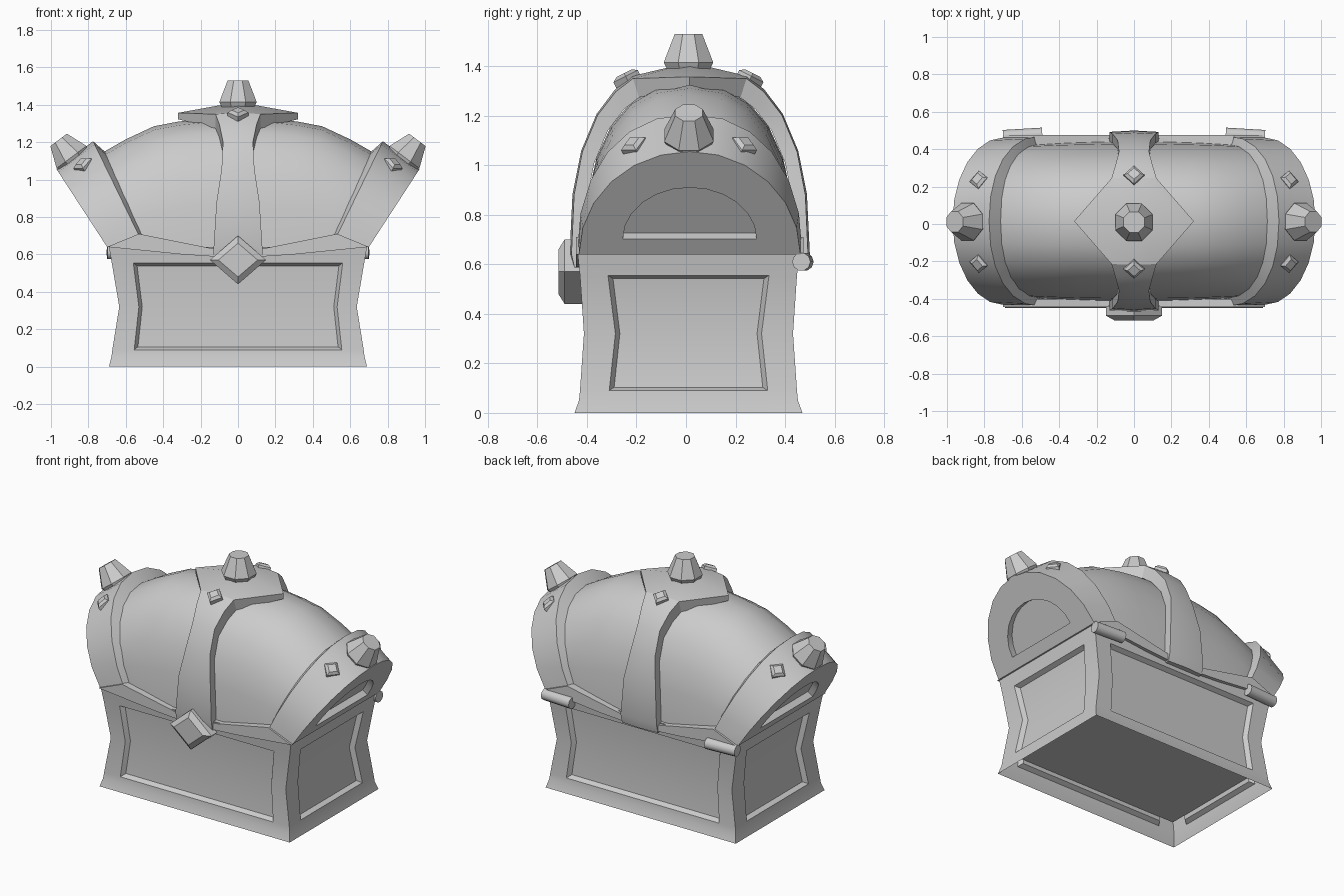
import bpy, bmesh
from math import sin, cos, pi, radians
from mathutils import Vector

if "Cube" in bpy.data.objects:
    bpy.data.objects.remove(bpy.data.objects["Cube"])

YC = 0.015   # depth centre of the chest
ZB = 0.64    # seam between base and lid


def finish(bm, name, smooth=None, mirror=False):
    bmesh.ops.recalc_face_normals(bm, faces=bm.faces)
    me = bpy.data.meshes.new(name)
    bm.to_mesh(me)
    bm.free()
    ob = bpy.data.objects.new(name, me)
    bpy.context.collection.objects.link(ob)
    if mirror:
        ob.modifiers.new("Mirror", 'MIRROR').use_mirror_merge = False
    if smooth:
        bpy.ops.object.select_all(action='DESELECT')
        ob.select_set(True)
        bpy.context.view_layer.objects.active = ob
        bpy.ops.object.shade_smooth_by_angle(angle=radians(smooth))
    return ob


def loft(rings, start=True, end=True):
    """Skin a list of closed rings; returns bmesh and the side faces by row."""
    bm = bmesh.new()
    vs = [[bm.verts.new(p) for p in r] for r in rings]
    n = len(vs[0])
    rows = [[bm.faces.new((a[i], a[(i + 1) % n], b[(i + 1) % n], b[i])) for i in range(n)]
            for a, b in zip(vs, vs[1:])]
    if start:
        bm.faces.new(vs[0])
    if end:
        bm.faces.new(vs[-1])
    return bm, rows


def superarch(phi, d, e):
    c, s = cos(phi), max(sin(phi), 0)
    return d * abs(c) ** (2 / e) * (1 if c >= 0 else -1), s ** (2 / e)


def arch(bx, tx, tz, d, e=2.2, n=12):
    """Leaning arch section from base x to its top point."""
    pts = []
    for i in range(n + 1):
        y, s = superarch(pi * i / n, d, e)
        pts.append(Vector((bx + (tx - bx) * s, YC + y, ZB + (tz - ZB) * s)))
    return pts


def gem(name, profile, sides, loc, normal, mirror=False, spin=0.0, smooth=None):
    """Turned faceted piece: (radius, height) rings along a normal."""
    q = Vector(normal).to_track_quat('Z', 'Y')
    rings = [[Vector(loc) + q @ Vector((r * cos(spin + 2 * pi * i / sides),
                                        r * sin(spin + 2 * pi * i / sides), h))
              for i in range(sides)] for r, h in profile]
    return finish(loft(rings)[0], name, smooth, mirror)


# Base: waisted box with recessed panels on four sides, open underneath
levels = [(0, .69, .46, .56), (.05, .677, .442, .558), (.09, .672, .438, .555),
          (.32, .635, .422, .53), (.555, .675, .438, .56), (ZB, .69, .447, .56)]
rings = []
for z, hx, hy, px in levels:
    py = px - .235
    flat = [(-hx, -hy), (-px, -hy), (px, -hy), (hx, -hy), (hx, -py), (hx, py),
            (hx, hy), (px, hy), (-px, hy), (-hx, hy), (-hx, py), (-hx, -py)]
    rings.append([(x, y + .01, z) for x, y in flat])
bm, rows = loft(rings, start=False)
bmesh.ops.recalc_face_normals(bm, faces=bm.faces)
for col in (1, 4, 7, 10):
    bmesh.ops.inset_region(bm, faces=[rows[2][col], rows[3][col]],
                           thickness=.018, depth=-.028, use_even_offset=True)
finish(bm, "chest_base", 30)

# Floor, raised inside the open underside
bm = bmesh.new()
bm.faces.new([bm.verts.new((x, y + .01, .13))
              for x, y in ((-.636, -.405), (-.636, .405), (.636, .405), (.636, -.405))])
finish(bm, "chest_floor")

# Lid shell: smooth barrel whose sections fan outwards
half = [(0, 0, 1.33, .425), (.15, .18, 1.325, .424), (.26, .32, 1.31, .422),
        (.35, .45, 1.285, .42), (.46, .6, 1.215, .415), (.55, .74, 1.135, .41),
        (.60, .82, 1.08, .40)]
sections = [(-b, -t, z, d) for b, t, z, d in half[:0:-1]] + half
finish(loft([arch(*s, e=2.4 - .3 * abs(s[0])) for s in sections])[0], "lid_shell", 40)

# End bands with a recessed half-round in each slanted end
outer = arch(.70, .97, 1.055, .447, 2.0)
frame = []
for i in range(13):
    c, s = cos(pi * i / 12), sin(pi * i / 12)
    t = .15 + .50 * s
    frame.append(Vector((.70 + .27 * t, YC + .27 * c, ZB + .415 * t)))
recess = [p + Vector((-.035, 0, .023)) for p in frame]
band = [arch(.485, .69, 1.13, .40), arch(.50, .775, 1.205, .455), outer, frame, recess]
finish(loft(band, start=False)[0], "lid_end_band", 25, mirror=True)

# Rim strips along the lower edge of the lid, front and back
for name, y0, y1 in (("lid_front_rim", -.40, -.445), ("lid_back_rim", .42, .475)):
    shape = [(-.70, ZB), (-.53, .71), (-.13, .63), (.13, .63), (.53, .71), (.70, ZB),
             (.3, .60), (0, .58), (-.3, .60)]
    finish(loft([[(x, y, z) for x, z in shape] for y in (y0, y1)])[0], name)

# Centre strap: arched ridge that flares into a diamond on top
widths = [(0, .13), (14, .115), (28, .088), (43, .08), (56, .10), (66, .12), (90, .32)]
path = widths + [(180 - a, w) for a, w in widths[-2::-1]]
rings = []


def strap_ring(y, z, w, inner):
    edge = 1 - .12 * w if w < .2 else .925
    side = [(YC + y * k, ZB + (z - ZB) * k) for k in (inner, edge)]
    return [(-w, *side[0]), (-w, *side[1]), (0, YC + y, z), (w, *side[1]), (w, *side[0])]


for a, w in path:
    y, s = superarch(radians(a), .485, 2.45)
    rings.append(strap_ring(y, ZB + .775 * s, w, .88))
first = [(x, y * .97, .58) for x, y, z in rings[0]]
last = [(x, y * .97, .58) for x, y, z in rings[-1]]
finish(loft([first] + rings + [last])[0], "lid_centre_strap", 25)

# Diamond latch on the front
rings = [[(w, y, .57), (0, y, .57 + h), (-w, y, .57), (0, y, .57 - h)]
         for w, h, y in ((.15, .13, -.40), (.15, .13, -.49), (.105, .09, -.515))]
finish(loft(rings)[0], "latch")

# Large faceted spikes
spike = [(.08, -.03), (.108, .025), (.06, .14)]
gem("top_spike", spike, 8, (0, .01, 1.39), (0, 0, 1), spin=pi / 8)
gem("end_spike", spike, 8, (.875, .012, 1.10), (.6, 0, .8), mirror=True, spin=pi / 8)

# Small diamond studs
stud = [(.055, -.03), (.055, .008), (.034, .022)]
for s in (-1, 1):
    gem("top_stud", stud, 4, (0, .01 + .25 * s, 1.352), (0, .5 * s, 1))
    gem("end_stud", stud, 4, (.828, .012 + .222 * s, 1.08), (.5, .42 * s, .75),
        mirror=True, spin=pi / 4)

# Hinge barrels at the back
gem("hinge", [(.037, -.105), (.037, .105)], 10, (.595, .472, .61), (1, -.06, 0),
    mirror=True, smooth=40)
